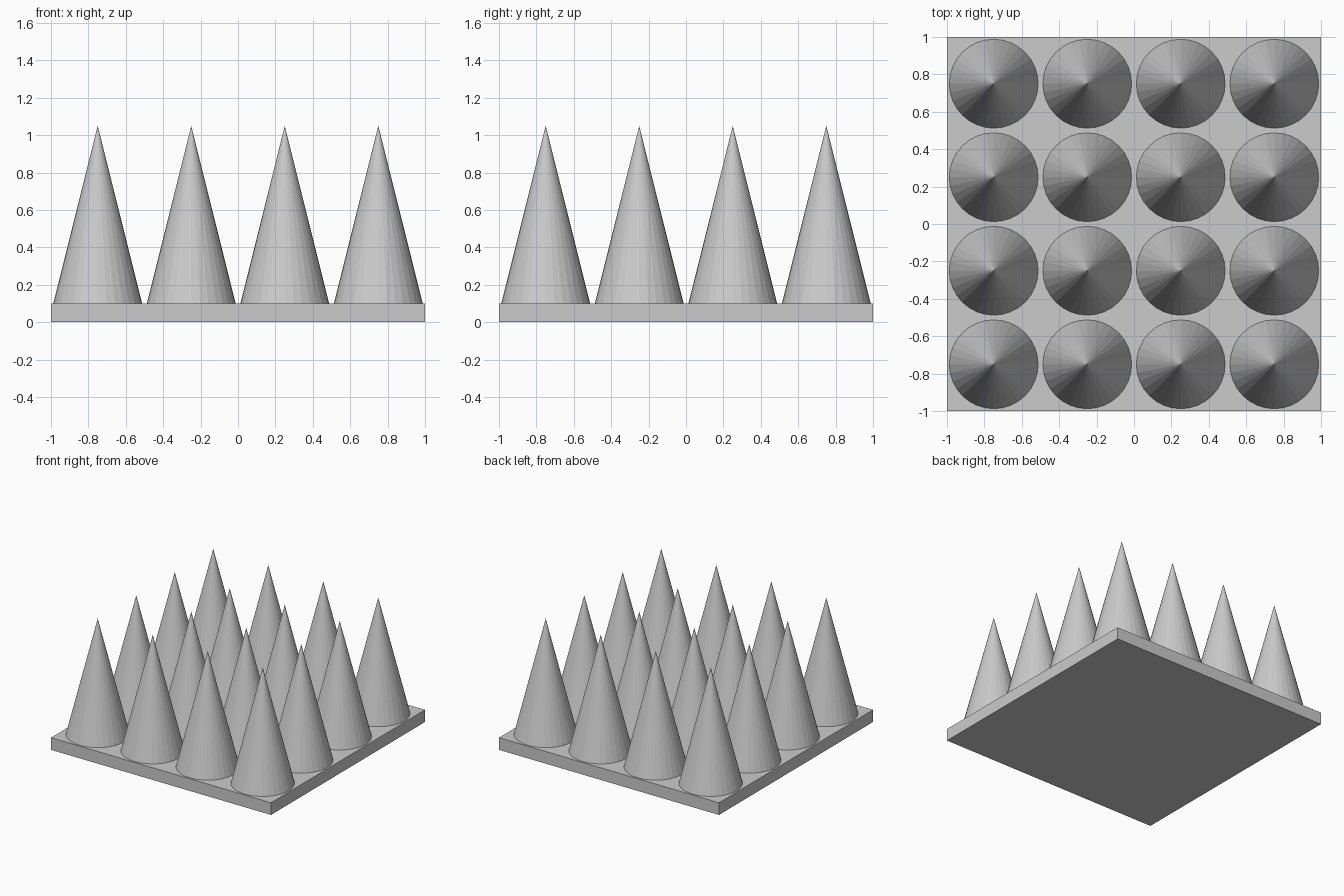
import bpy

if "Cube" in bpy.data.objects:
    bpy.data.objects.remove(bpy.data.objects["Cube"])

PITCH = 0.5          # spacing between spikes
APEX_Z = 1.05
PLATE_TOP = 0.1
SLOPE = 0.25         # radius gained per unit below the apex

# Square base plate
bpy.ops.mesh.primitive_cube_add(size=1, location=(0, 0, PLATE_TOP / 2))
plate = bpy.context.object
plate.name = "base_plate"
plate.scale = (2, 2, PLATE_TOP)
bpy.ops.object.transform_apply(location=False, rotation=False, scale=True)

# 4 x 4 grid of faceted spikes, feet sunk slightly into the plate
foot_z = PLATE_TOP - 0.02
height = APEX_Z - foot_z
bpy.ops.mesh.primitive_cone_add(vertices=32, radius1=height * SLOPE, radius2=0,
                                depth=height)
mesh = bpy.context.object.data
mesh.name = "spike"
bpy.data.objects.remove(bpy.context.object)
for row in range(4):
    for col in range(4):
        spike = bpy.data.objects.new(f"spike_{row + 1}_{col + 1}", mesh)
        spike.location = ((col - 1.5) * PITCH, (row - 1.5) * PITCH, foot_z + height / 2)
        bpy.context.collection.objects.link(spike)
